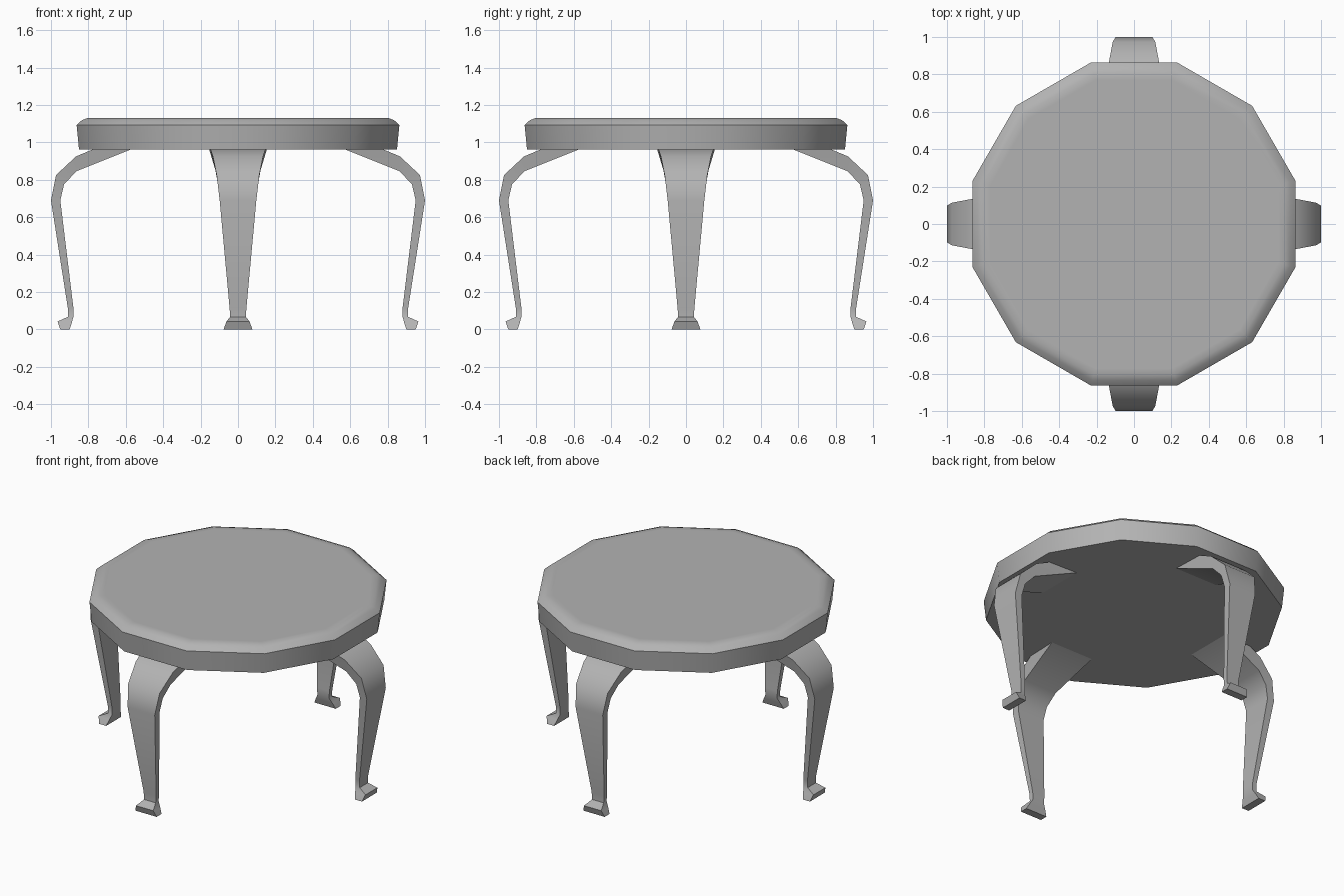
import bpy, bmesh
from math import sin, cos, pi, radians
from mathutils import Matrix

if "Cube" in bpy.data.objects:
    bpy.data.objects.remove(bpy.data.objects["Cube"])

grey = bpy.data.materials.new("mid_grey")
grey.diffuse_color = (0.45, 0.45, 0.45, 1)
grey.use_nodes = True
grey.node_tree.nodes["Principled BSDF"].inputs["Base Color"].default_value = grey.diffuse_color


def loft(name, rings, smooth_angle):
    """Skin a list of equal-length point rings and cap both ends."""
    bm = bmesh.new()
    loops = [[bm.verts.new(p) for p in ring] for ring in rings]
    n = len(rings[0])
    for a, b in zip(loops, loops[1:]):
        for i in range(n):
            j = (i + 1) % n
            bm.faces.new((a[i], a[j], b[j], b[i]))
    bm.faces.new(loops[0])
    bm.faces.new(loops[-1])
    bmesh.ops.recalc_face_normals(bm, faces=bm.faces)
    mesh = bpy.data.meshes.new(name)
    bm.to_mesh(mesh)
    bm.free()
    mesh.materials.append(grey)
    ob = bpy.data.objects.new(name, mesh)
    bpy.context.collection.objects.link(ob)
    bpy.ops.object.select_all(action='DESELECT')
    ob.select_set(True)
    bpy.context.view_layer.objects.active = ob
    bpy.ops.object.shade_smooth_by_angle(angle=radians(smooth_angle))
    return ob


# Twelve-sided top: (apothem, z), slightly flared side and softened rim
def polygon(apothem, z, sides=12):
    r = apothem / cos(pi / sides)
    angles = [(2 * i + 1) * pi / sides for i in range(sides)]
    return [(r * cos(a), r * sin(a), z) for a in angles]


profile = ((0.85, 0.962), (0.863, 1.093), (0.835, 1.118), (0.805, 1.13), (0.77, 1.13))
loft("table_top", [polygon(a, z) for a, z in profile], 40)

# Cabriole leg sections: outer x, z, half width, inner x, z, half width
sections = [
    (0.95, 0.0, 0.077, 0.90, 0.0, 0.077),
    (0.965, 0.042, 0.062, 0.889, 0.035, 0.06),
    (0.91, 0.067, 0.042, 0.88, 0.067, 0.042),
    (0.91, 0.115, 0.045, 0.88, 0.115, 0.045),
    (1.0, 0.69, 0.098, 0.95, 0.69, 0.098),
    (0.973, 0.825, 0.114, 0.93, 0.775, 0.107),
    (0.866, 0.925, 0.134, 0.865, 0.845, 0.119),
    (0.77, 0.965, 0.148, 0.565, 0.965, 0.155),
]
rings = [[(ox, -ow, oz), (ox, ow, oz), (ix, iw, iz), (ix, -iw, iz)]
         for ox, oz, ow, ix, iz, iw in sections]

# Four legs around the top
for k, side in enumerate(("right", "back", "left", "front")):
    turn = Matrix.Rotation(k * pi / 2, 4, 'Z')
    leg = loft(side + "_leg", rings, 40)
    leg.data.transform(turn)
